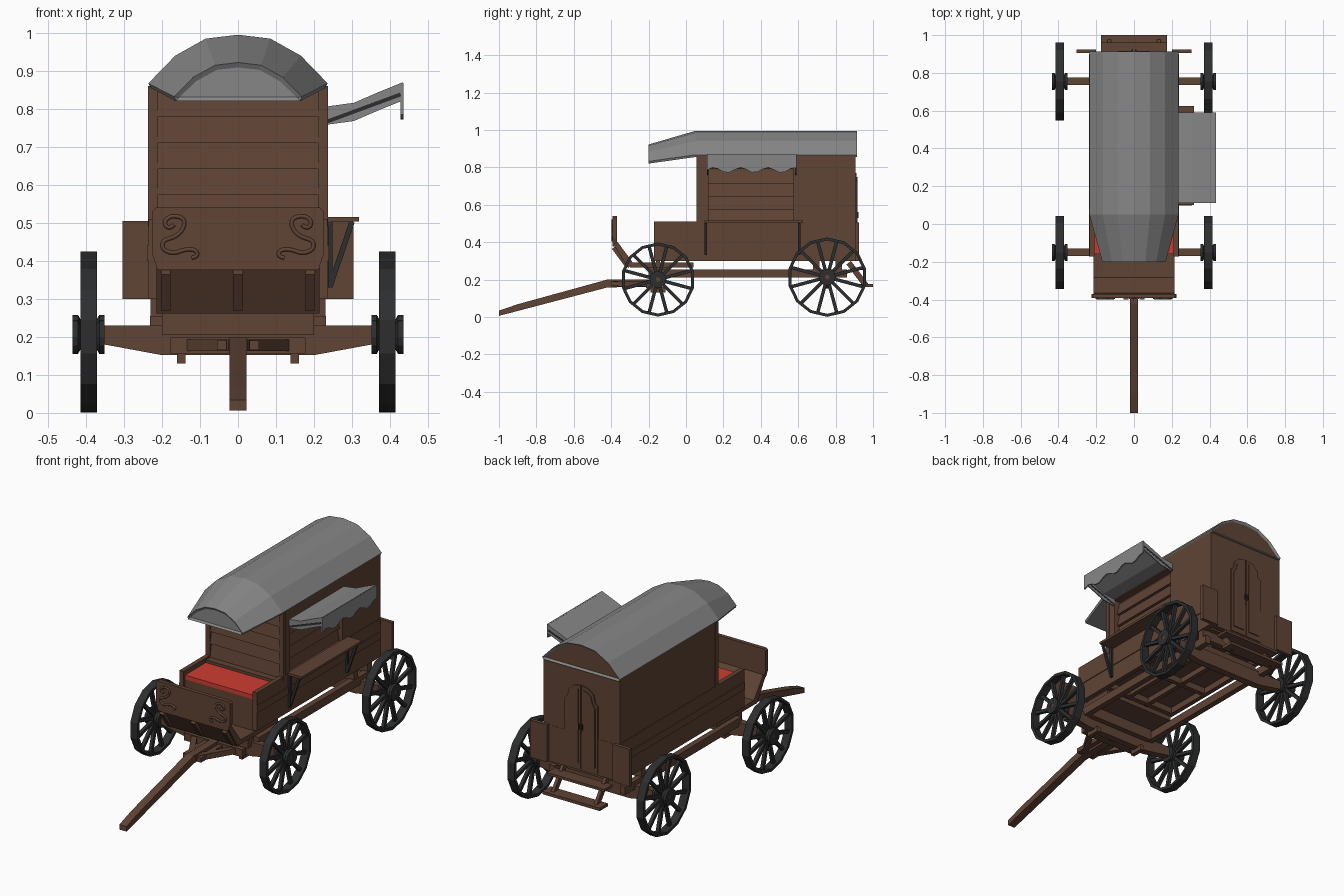
import bpy, bmesh, math
from mathutils import Vector, Matrix

cube = bpy.data.objects.get("Cube")
if cube:
    bpy.data.objects.remove(cube, do_unlink=True)


def material(name, r, g, b):
    m = bpy.data.materials.new(name)
    m.use_nodes = True
    m.diffuse_color = (r, g, b, 1)
    node = next(n for n in m.node_tree.nodes if n.type == 'BSDF_PRINCIPLED')
    node.inputs["Base Color"].default_value = (r, g, b, 1)
    return m


WOOD = material("brown wood", 0.115, 0.056, 0.035)
CANVAS = material("grey canvas", 0.24, 0.24, 0.24)
IRON = material("black iron", 0.026, 0.027, 0.028)
RED = material("red cushion", 0.62, 0.046, 0.033)


def finish(name, bm, *mats):
    bmesh.ops.recalc_face_normals(bm, faces=bm.faces)
    me = bpy.data.meshes.new(name)
    bm.to_mesh(me)
    bm.free()
    for m in mats:
        me.materials.append(m)
    ob = bpy.data.objects.new(name, me)
    bpy.context.collection.objects.link(ob)
    return ob


def loft(bm, rings):
    """Skin a row of closed rings and cap both ends; returns the caps."""
    rows = [[bm.verts.new(p) for p in r] for r in rings]
    n = len(rows[0])
    for a, b in zip(rows, rows[1:]):
        for i in range(n):
            bm.faces.new((a[i], a[(i + 1) % n], b[(i + 1) % n], b[i]))
    return bm.faces.new(rows[0]), bm.faces.new(rows[-1])


def prism(name, axis, a, b, pts, mat=WOOD):
    """Extrude a 2D profile along one axis from a to b."""
    place = {'x': lambda u, v, t: (t, u, v), 'y': lambda u, v, t: (u, t, v)}[axis]
    bm = bmesh.new()
    loft(bm, [[place(u, v, t) for u, v in pts] for t in (a, b)])
    return finish(name, bm, mat)


def box(name, x0, x1, y0, y1, z0, z1, mat=WOOD):
    return prism(name, 'y', y0, y1, [(x0, z0), (x1, z0), (x1, z1), (x0, z1)], mat)


def add_beam(bm, p, q, w, h):
    p, q = Vector(p), Vector(q)
    d = q - p
    rot = d.to_track_quat('Z', 'Y').to_matrix().to_4x4()
    mat = Matrix.Translation((p + q) / 2) @ rot @ Matrix.Diagonal((w, h, d.length, 1))
    bmesh.ops.create_cube(bm, size=1, matrix=mat)


def beam(name, p, q, w, h, mat=WOOD):
    bm = bmesh.new()
    add_beam(bm, p, q, w, h)
    return finish(name, bm, mat)


def lathe(bm, profile, steps):
    """Spin a closed (x, radius) profile round the x axis."""
    vs = [bm.verts.new((x, 0, r)) for x, r in profile]
    es = [bm.edges.new((vs[i], vs[(i + 1) % len(vs)])) for i in range(len(vs))]
    bmesh.ops.spin(bm, geom=vs + es, cent=(0, 0, 0), axis=(1, 0, 0),
                   angle=math.tau, steps=steps, use_merge=True)
    bmesh.ops.remove_doubles(bm, verts=bm.verts, dist=0.0002)


SIDES = ((1, "left"), (-1, "right"))

# Roof: arched sections tapering over the driver, with recessed ends
HALF = [(1, 0), (0.7, 0.57), (0.36, 0.92), (0, 1)]


def arch(y, w, z, rise):
    pts = HALF + [(-u, v) for u, v in HALF[-2::-1]]
    ring = [(u * w, y, z + v * rise) for u, v in pts]
    return ring + [(-w * 0.97, y, z - 0.012), (w * 0.97, y, z - 0.012)]


bm = bmesh.new()
caps = loft(bm, [arch(-0.2, 0.168, 0.832, 0.09), arch(0.05, 0.236, 0.867, 0.128),
                 arch(0.914, 0.236, 0.867, 0.128)])
bmesh.ops.recalc_face_normals(bm, faces=bm.faces)
for cap in caps:
    bmesh.ops.inset_region(bm, faces=[cap], thickness=0.013, depth=-0.008)
caps[1].material_index = 1
finish("roof", bm, CANVAS, WOOD)

# Cabin with a serving hatch recessed in its left wall
box("cabin", -0.233, 0.195, 0.075, 0.906, 0.49, 0.862)
box("hatch_rear_wall", 0.19, 0.233, 0.575, 0.906, 0.49, 0.862)
box("hatch_front_wall", 0.19, 0.233, 0.075, 0.12, 0.49, 0.862)
box("hatch_header", 0.19, 0.233, 0.12, 0.575, 0.79, 0.862)
for s, side in SIDES:
    box("front_post_" + side, s * 0.21, s * 0.237, 0.056, 0.08, 0.49, 0.86)

# Lapped boards on the front wall and in the hatch
levels = [0.5, 0.575, 0.642, 0.71, 0.78, 0.85]
for z0, z1 in zip(levels, levels[1:]):
    prism("front_board", 'x', -0.21, 0.21,
          [(0.08, z0), (0.057, z0), (0.07, z1), (0.08, z1)])
    if z1 < 0.8:
        prism("hatch_board", 'y', 0.12, 0.575,
              [(0.19, z0), (0.216, z0), (0.2, z1), (0.19, z1)])

# Lower body, floor and under-frame
box("floor", -0.215, 0.215, 0.02, 0.9, 0.335, 0.5)
box("rear_wall", -0.235, 0.235, 0.88, 0.907, 0.3, 0.5)
for s, side in SIDES:
    box("body_side_" + side, s * 0.21, s * 0.235, -0.172, 0.9, 0.3, 0.51)
    box("side_moulding_" + side, s * 0.234, s * 0.239, -0.172, 0.9, 0.4, 0.44)
    box("rear_wing_" + side, s * 0.2, s * 0.304, 0.904, 0.924, 0.3, 0.505)
    box("chassis_rail_" + side, s * 0.2, s * 0.232, -0.15, 0.86, 0.21, 0.255)
    box("floor_joist_" + side, s * 0.05, s * 0.075, 0.02, 0.88, 0.305, 0.34)
for y in (0.03, 0.3, 0.57, 0.84):
    box("cross_joist", -0.212, 0.212, y, y + 0.025, 0.3, 0.34)
for y in (0.68, 0.8):
    box("rear_bolster", -0.23, 0.23, y, y + 0.035, 0.25, 0.305)

# Rear double door with stepped arch tops
leaf = [(0.003, 0.31), (0.1, 0.31), (0.1, 0.68), (0.084, 0.695),
        (0.076, 0.735), (0.045, 0.762), (0.003, 0.77)]
inner = [(0.016, 0.34), (0.086, 0.34), (0.086, 0.665), (0.07, 0.69),
         (0.062, 0.725), (0.04, 0.742), (0.016, 0.748)]
for s, side in SIDES:
    prism("door_" + side, 'y', 0.9, 0.912, [(s * u, v) for u, v in leaf])
    prism("door_panel_" + side, 'y', 0.905, 0.917, [(s * u, v) for u, v in inner])
    box("door_handle_" + side, s * 0.006, s * 0.012, 0.91, 0.923, 0.53, 0.56, IRON)
    beam("step_stringer_" + side, (s * 0.13, 0.87, 0.29), (s * 0.13, 0.965, 0.165), 0.018, 0.03)
box("upper_step", -0.175, 0.175, 0.89, 0.96, 0.25, 0.264)
box("lower_step", -0.175, 0.175, 0.93, 1.0, 0.16, 0.176)

# Driver's seat and footwell
box("seat_front", -0.212, 0.212, -0.16, -0.14, 0.27, 0.465)
box("seat_cushion", -0.21, 0.21, -0.16, 0.076, 0.462, 0.485, RED)
box("footwell_floor", -0.215, 0.215, -0.3, 0.04, 0.265, 0.29)
prism("footwell_slope", 'x', -0.215, 0.215,
      [(-0.31, 0.262), (-0.28, 0.285), (-0.365, 0.4), (-0.386, 0.385)])
prism("dashboard", 'y', -0.392, -0.37,
      [(-0.212, 0.376), (0.212, 0.376), (0.226, 0.42), (0.226, 0.53),
       (0.216, 0.54), (-0.216, 0.54), (-0.226, 0.53), (-0.226, 0.42)])
for x in (-0.19, 0, 0.19):
    beam("slope_brace", (x, -0.388, 0.37), (x, -0.318, 0.275), 0.026, 0.02)

# Scrollwork on the dashboard
scroll = [(0.168, 0.495), (0.178, 0.485), (0.192, 0.492), (0.192, 0.508), (0.172, 0.52),
          (0.14, 0.512), (0.142, 0.485), (0.165, 0.462), (0.198, 0.455), (0.2, 0.43),
          (0.17, 0.418), (0.135, 0.432), (0.108, 0.428), (0.106, 0.41), (0.122, 0.408)]
for s, side in SIDES:
    cu = bpy.data.curves.new("scroll_path", 'CURVE')
    cu.dimensions = '3D'
    cu.bevel_depth, cu.bevel_resolution, cu.resolution_u = 0.006, 1, 3
    sp = cu.splines.new('NURBS')
    sp.points.add(len(scroll) - 1)
    for pt, (x, z) in zip(sp.points, scroll):
        pt.co = (s * x, -0.393, z, 1)
    sp.use_endpoint_u, sp.order_u = True, 3
    tmp = bpy.data.objects.new("scroll_path", cu)
    bpy.context.collection.objects.link(tmp)
    deps = bpy.context.evaluated_depsgraph_get()
    me = bpy.data.meshes.new_from_object(tmp.evaluated_get(deps))
    bpy.data.objects.remove(tmp, do_unlink=True)
    me.materials.clear()
    me.materials.append(WOOD)
    bpy.context.collection.objects.link(bpy.data.objects.new("scroll_" + side, me))

# Serving shelf with iron brackets
box("shelf", 0.23, 0.318, 0.1, 0.625, 0.503, 0.516)
for y in (0.105, 0.605):
    beam("bracket_post", (0.243, y, 0.33), (0.243, y, 0.503), 0.012, 0.014, IRON)
    beam("bracket_strut", (0.243, y, 0.335), (0.3, y, 0.503), 0.012, 0.014, IRON)

# Flared awning with side flaps, wavy valance and struts
top = [(0.232, 0.806), (0.305, 0.816), (0.372, 0.845), (0.434, 0.87)]
prism("awning_sheet", 'y', 0.112, 0.59,
      top + [(u, v - 0.01) for u, v in reversed(top)], CANVAS)
for y in (0.112, 0.584):
    prism("awning_flap", 'y', y, y + 0.006,
          top + [(u, v - 0.048) for u, v in reversed(top)], CANVAS)
    beam("awning_strut", (0.23, y + 0.003, 0.765), (0.428, y + 0.003, 0.838), 0.008, 0.01, IRON)
hem = [(0.112 + 0.478 * i / 16, 0.785 + 0.014 * math.sin(i * 1.3)) for i in range(17)]
prism("awning_valance", 'x', 0.428, 0.435, hem + [(0.59, 0.868), (0.112, 0.868)], CANVAS)

# Wheels with twelve spokes, and their axles
for y, z, r, end in ((-0.15, 0.2, 0.198, "front"), (0.755, 0.213, 0.212, "rear")):
    for s, side in SIDES:
        bm = bmesh.new()
        lathe(bm, [(-0.022, r), (0.022, r), (0.022, r - 0.016), (-0.022, r - 0.016)], 14)
        lathe(bm, [(-0.042, 0.012), (-0.042, 0.045), (-0.028, 0.045), (-0.022, 0.034),
                   (0.022, 0.034), (0.028, 0.045), (0.042, 0.045), (0.042, 0.012)], 12)
        for i in range(12):
            a = math.tau * (i + 0.5) / 12
            d = Vector((0, math.cos(a), math.sin(a)))
            add_beam(bm, d * 0.025, d * (r - 0.01), 0.018, 0.018)
        wheel = finish(end + "_wheel_" + side, bm, IRON)
        wheel.location = (s * 0.393, y, z)
        beam(end + "_spindle_" + side, (s * 0.2, y, z), (s * 0.432, y, z), 0.026, 0.026)
    prism(end + "_axle", 'y', y - 0.02, y + 0.02,
          [(-0.352, 0.18), (-0.2, 0.152), (0.2, 0.152), (0.352, 0.18),
           (0.352, 0.23), (-0.352, 0.23)])

# Front bolster, drawbar and tongue
box("front_bolster", -0.2, 0.2, -0.2, -0.1, 0.205, 0.268)
box("drawbar_crosspiece", -0.178, 0.178, -0.215, -0.185, 0.156, 0.198)
prism("tongue", 'x', -0.022, 0.022,
      [(-1, 0.006), (-0.9, 0.032), (-0.42, 0.158), (-0.17, 0.162),
       (-0.17, 0.2), (-0.42, 0.2), (-0.9, 0.068), (-1, 0.034)])
for s, side in SIDES:
    beam("drawbar_arm_" + side, (s * 0.012, -0.39, 0.178), (s * 0.15, -0.16, 0.178), 0.03, 0.03)
    box("axle_block_" + side, s * 0.138, s * 0.16, -0.19, -0.11, 0.13, 0.16)
    box("tongue_cheek_" + side, s * 0.03, s * 0.055, -0.4, -0.19, 0.165, 0.19)
